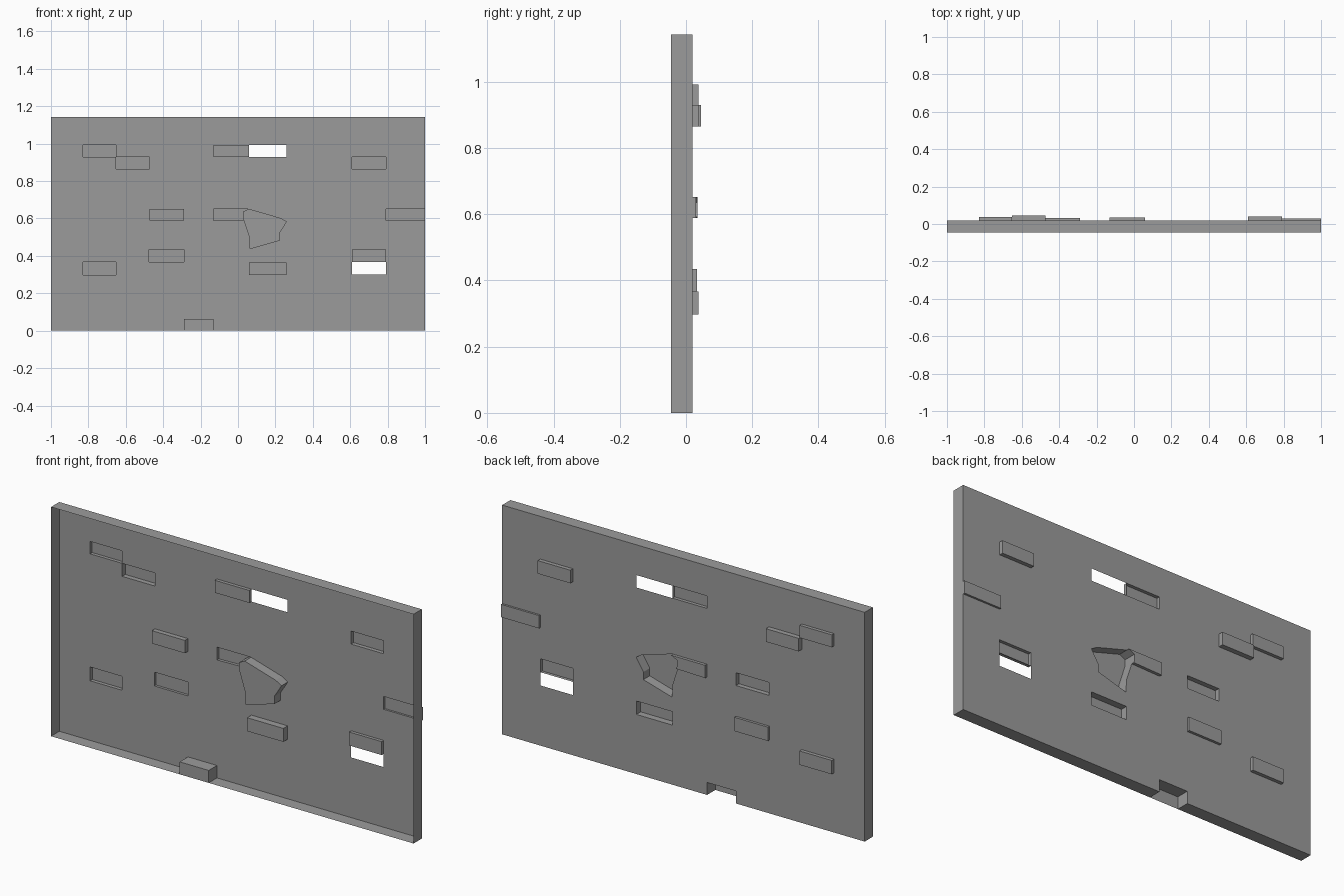
import bpy
import bmesh
from mathutils import Vector
from mathutils.geometry import delaunay_2d_cdt

cube = bpy.data.objects.get("Cube")
if cube:
    bpy.data.objects.remove(cube)

HEIGHT = 1.143
SHEET, RIM = 0.02, -0.045   # depth of the wall sheet and of its open front edge
HOLE = None


def rect(x0, x1, z0, z1):
    return [(x0, z0), (x1, z0), (x1, z1), (x0, z1)]


# Bricks: outline and the depth each one is pushed to
patches = [
    (rect(-0.83, -0.653, 0.93, 0.992), 0.037),
    (rect(-0.653, -0.472, 0.865, 0.93), 0.045),
    (rect(-0.13, 0.06, 0.93, 0.992), 0.003),
    (rect(0.06, 0.26, 0.93, 0.992), HOLE),
    (rect(0.61, 0.79, 0.865, 0.93), 0.04),
    (rect(-0.472, -0.29, 0.588, 0.652), -0.004),
    (rect(0.79, 1.0, 0.588, 0.652), 0.03),
    (rect(0.61, 0.79, 0.366, 0.433), 0.004),
    (rect(0.61, 0.79, 0.3, 0.366), HOLE),
    (rect(0.06, 0.26, 0.297, 0.364), -0.014),
    (rect(-0.475, -0.29, 0.366, 0.435), 0.033),
    (rect(-0.83, -0.653, 0.297, 0.366), 0.038),
    (rect(-0.29, -0.13, 0.0, 0.062), RIM),
]

# Broken brick, cut off by the rough chunk next to it
shared = [(0.03, 0.592), (0.026, 0.604), (0.026, 0.636), (0.058, 0.652)]
patches.append(([(-0.13, 0.588)] + shared + [(-0.13, 0.652)], 0.035))

# Rough chunk pushed forward
chunk = [(0.06, 0.5), (0.063, 0.436), (0.221, 0.481), (0.221, 0.519),
         (0.261, 0.583), (0.229, 0.602)]
patches.append((chunk + shared[::-1], -0.03))

# Cut the sheet along every outline
outlines = [rect(-1, 1, 0, HEIGHT)] + [p[0] for p in patches]
points, loops = [], []
for outline in outlines:
    loops.append(list(range(len(points), len(points) + len(outline))))
    points += [Vector(p) for p in outline]
verts, _, tris, _, _, origins = delaunay_2d_cdt(points, [], loops, 1, 1e-5)

bm = bmesh.new()
made = {}


def vert(i, depth):
    if (i, depth) not in made:
        made[i, depth] = bm.verts.new((verts[i].x, depth, verts[i].y))
    return made[i, depth]


# Flat faces, each at the depth of its patch
edge_depths = {}
for tri, origin in zip(tris, origins):
    patch = max(origin)
    depth = SHEET if patch == 0 else patches[patch - 1][1]
    if depth is not HOLE:
        bm.faces.new([vert(i, depth) for i in tri])
    level = SHEET if depth is HOLE else depth
    for a, b in zip(tri, tri[1:] + tri[:1]):
        edge_depths.setdefault((min(a, b), max(a, b)), []).append(level)

# Side walls wherever the depth steps; the outer border reaches the front rim
for (a, b), depths in edge_depths.items():
    d0, d1 = depths if len(depths) == 2 else (depths[0], RIM)
    if d0 != d1:
        bm.faces.new([vert(a, d0), vert(b, d0), vert(b, d1), vert(a, d1)])

bmesh.ops.recalc_face_normals(bm, faces=bm.faces[:])

mesh = bpy.data.meshes.new("brick_wall")
bm.to_mesh(mesh)
bm.free()

# Plain grey stone
color = (0.33, 0.33, 0.33, 1)
stone = bpy.data.materials.new("grey_stone")
stone.use_nodes = True
stone.diffuse_color = color
stone.node_tree.nodes["Principled BSDF"].inputs["Base Color"].default_value = color
mesh.materials.append(stone)

wall = bpy.data.objects.new("brick_wall", mesh)
bpy.context.scene.collection.objects.link(wall)
